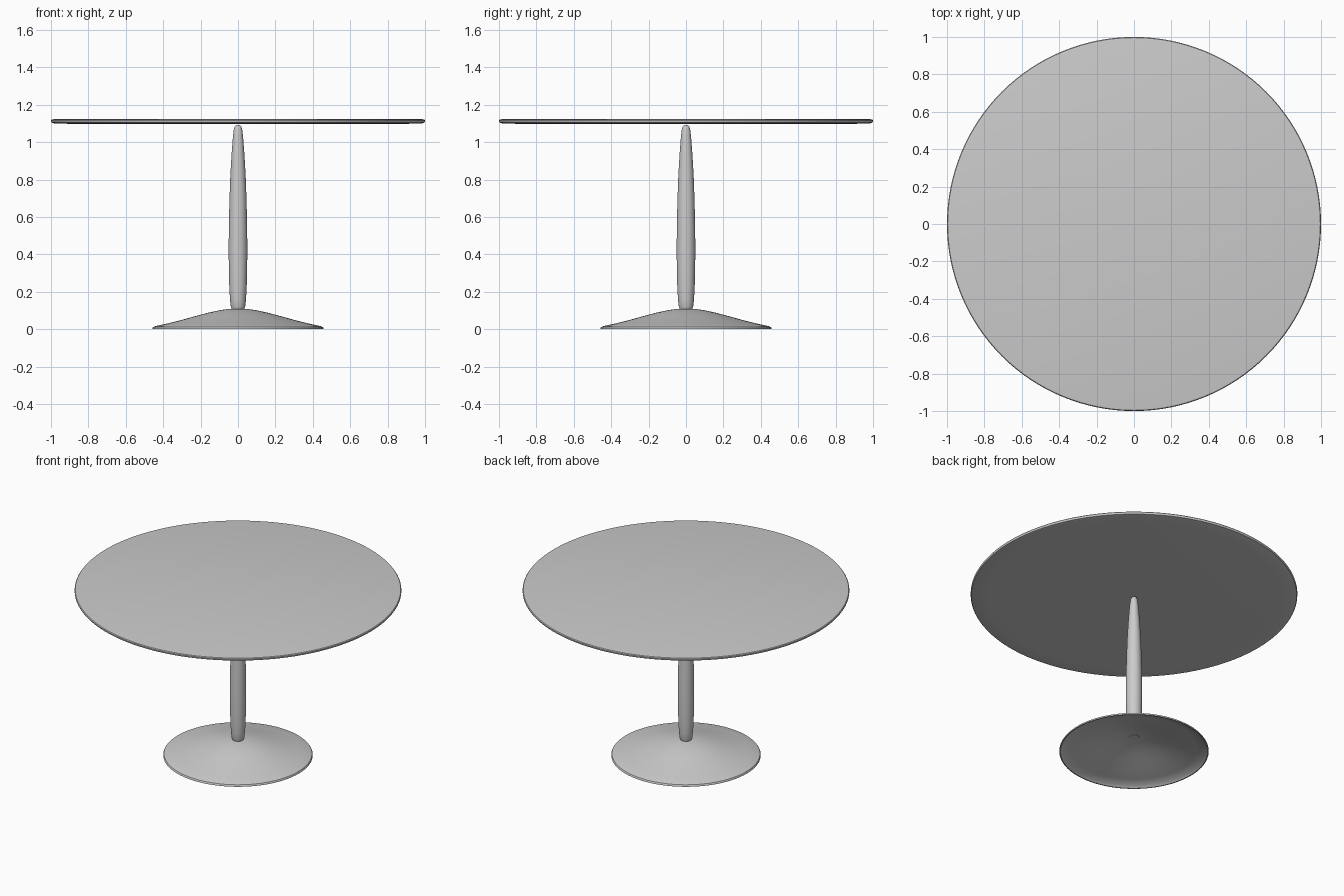
import bpy, bmesh, math

if "Cube" in bpy.data.objects:
    bpy.data.objects.remove(bpy.data.objects["Cube"])


def lathe(name, profile, segments=96, closed=False, angle=35):
    """Revolve an (r, z) profile about the z axis."""
    bm = bmesh.new()
    verts = [bm.verts.new((r, 0, z)) for r, z in profile]
    for a, b in zip(verts, verts[1:]):
        bm.edges.new((a, b))
    if closed:
        bm.edges.new((verts[-1], verts[0]))
    bmesh.ops.spin(bm, geom=bm.verts[:] + bm.edges[:], cent=(0, 0, 0),
                   axis=(0, 0, 1), angle=math.tau, steps=segments,
                   use_merge=False)
    bmesh.ops.remove_doubles(bm, verts=bm.verts[:], dist=1e-5)
    bmesh.ops.recalc_face_normals(bm, faces=bm.faces[:])
    mesh = bpy.data.meshes.new(name)
    bm.to_mesh(mesh)
    bm.free()
    obj = bpy.data.objects.new(name, mesh)
    bpy.context.collection.objects.link(obj)
    bpy.ops.object.select_all(action='DESELECT')
    obj.select_set(True)
    bpy.context.view_layer.objects.active = obj
    bpy.ops.object.shade_smooth_by_angle(angle=math.radians(angle))
    return obj


# Round top: thin disc with a softened rim and slightly bevelled underside
lathe("table_top", [(0, 1.098), (0.9, 1.098), (0.985, 1.101), (0.996, 1.104),
                    (1.0, 1.110), (1.0, 1.116), (0.996, 1.121),
                    (0.985, 1.123), (0, 1.123)], segments=128)

# Tapered column, widest in its lower third
lathe("column", [(0, 0.099), (0.03, 0.099), (0.034, 0.108), (0.039, 0.125),
                 (0.043, 0.16), (0.047, 0.24), (0.049, 0.33), (0.05, 0.42),
                 (0.049, 0.54), (0.046, 0.68), (0.041, 0.82), (0.034, 0.94),
                 (0.027, 1.03), (0.022, 1.07), (0.018, 1.084),
                 (0.011, 1.091), (0, 1.092)], segments=48)

# Flared foot: upper skin, rolled rim, then hollow underside
upper = [(0.03, 0.109), (0.06, 0.107), (0.1, 0.101), (0.16, 0.088),
         (0.22, 0.072), (0.30, 0.050), (0.38, 0.030), (0.44, 0.017)]
rim = [(0.453, 0.012), (0.457, 0.006), (0.457, 0.0), (0.45, 0.0)]
under = [(r, z - 0.007) for r, z in reversed(upper)]
lathe("foot", upper + rim + under, closed=True)
